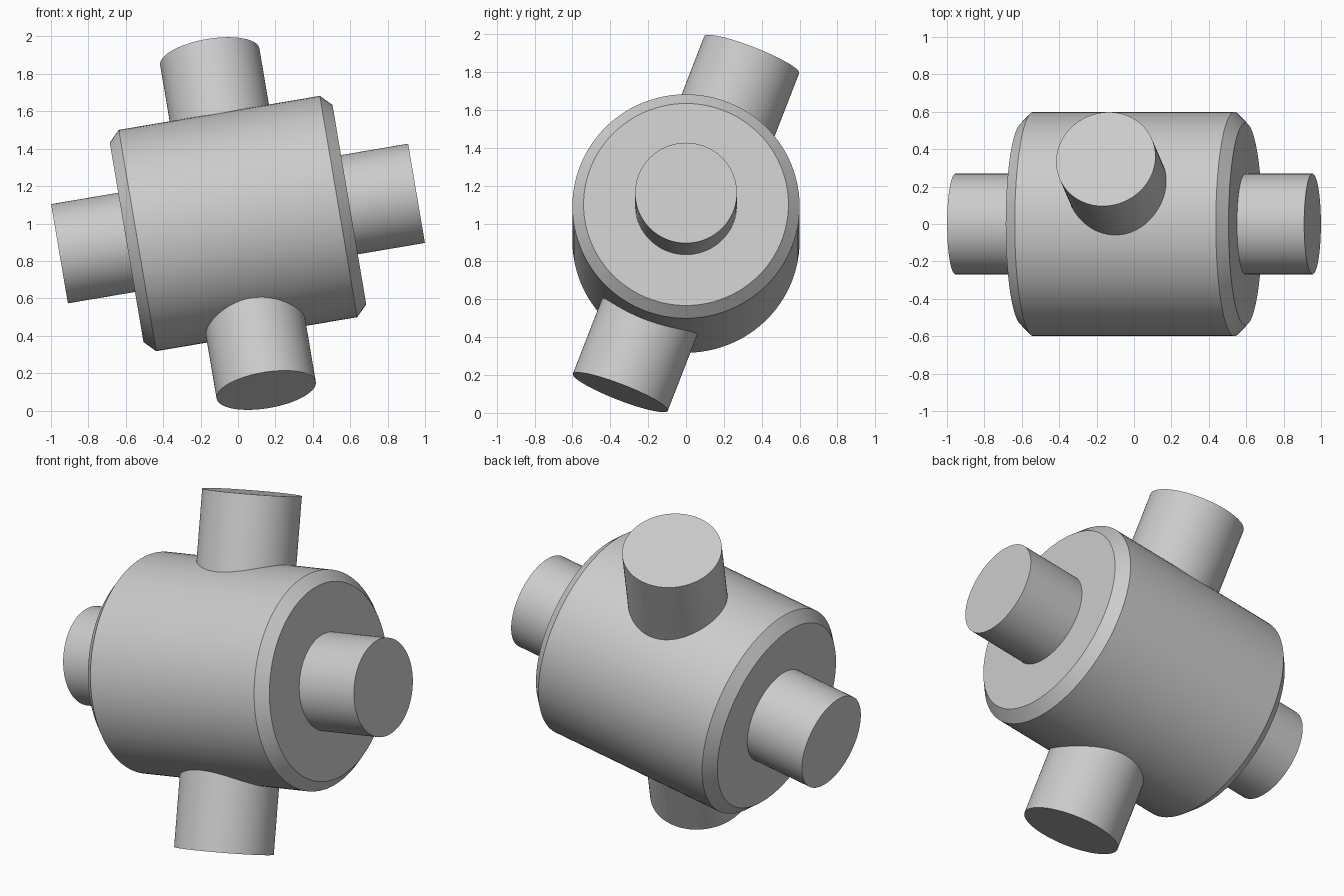
import bpy, bmesh, math
from mathutils import Matrix, Vector

cube = bpy.data.objects.get("Cube")
if cube:
    bpy.data.objects.remove(cube, do_unlink=True)

grey = bpy.data.materials.new("light grey")
grey.use_nodes = True
grey.diffuse_color = (0.6, 0.6, 0.6, 1)
grey.node_tree.nodes["Principled BSDF"].inputs["Base Color"].default_value = (0.6, 0.6, 0.6, 1)

CENTRE = Vector((0, 0, 1))
TILT = math.radians(9.6)    # drum axis raised towards +x
LEAN = math.radians(21)     # cross pins leaned towards the back
REACH = 0.968               # centre to the end of every stub
PIN_RADIUS = 0.269

frame = Matrix.Translation(CENTRE) @ Matrix.Rotation(-TILT, 4, 'Y')


def cylinder(name, radius, start, end, turn, chamfer=0.0):
    """Cylinder along the turned z axis, from start to end."""
    bm = bmesh.new()
    bmesh.ops.create_cone(bm, cap_ends=True, segments=96, radius1=radius, radius2=radius,
                          depth=end - start,
                          matrix=Matrix.Translation((0, 0, (start + end) / 2)))
    if chamfer:
        rims = [e for e in bm.edges if abs(e.verts[0].co.z - e.verts[1].co.z) < 1e-5]
        bmesh.ops.bevel(bm, geom=rims, offset=chamfer, segments=1, affect='EDGES')
    mesh = bpy.data.meshes.new(name)
    bm.to_mesh(mesh)
    bm.free()
    mesh.materials.append(grey)
    obj = bpy.data.objects.new(name, mesh)
    bpy.context.collection.objects.link(obj)
    obj.matrix_world = frame @ turn
    bpy.ops.object.select_all(action='DESELECT')
    obj.select_set(True)
    bpy.context.view_layer.objects.active = obj
    bpy.ops.object.shade_smooth_by_angle(angle=math.radians(30))


# Chamfered drum
along_axis = Matrix.Rotation(math.pi / 2, 4, 'Y')
cylinder("drum", 0.6, -0.604, 0.604, along_axis, chamfer=0.059)

# Axle stubs on the drum's two end faces
cylinder("left_axle", PIN_RADIUS, 0.6, REACH, along_axis)
cylinder("right_axle", PIN_RADIUS, 0.6, REACH, Matrix.Rotation(-math.pi / 2, 4, 'Y'))

# Cross pins through the drum's curved wall
cylinder("upper_pin", PIN_RADIUS, 0.52, REACH, Matrix.Rotation(-LEAN, 4, 'X'))
cylinder("lower_pin", PIN_RADIUS, 0.52, REACH, Matrix.Rotation(math.pi - LEAN, 4, 'X'))
